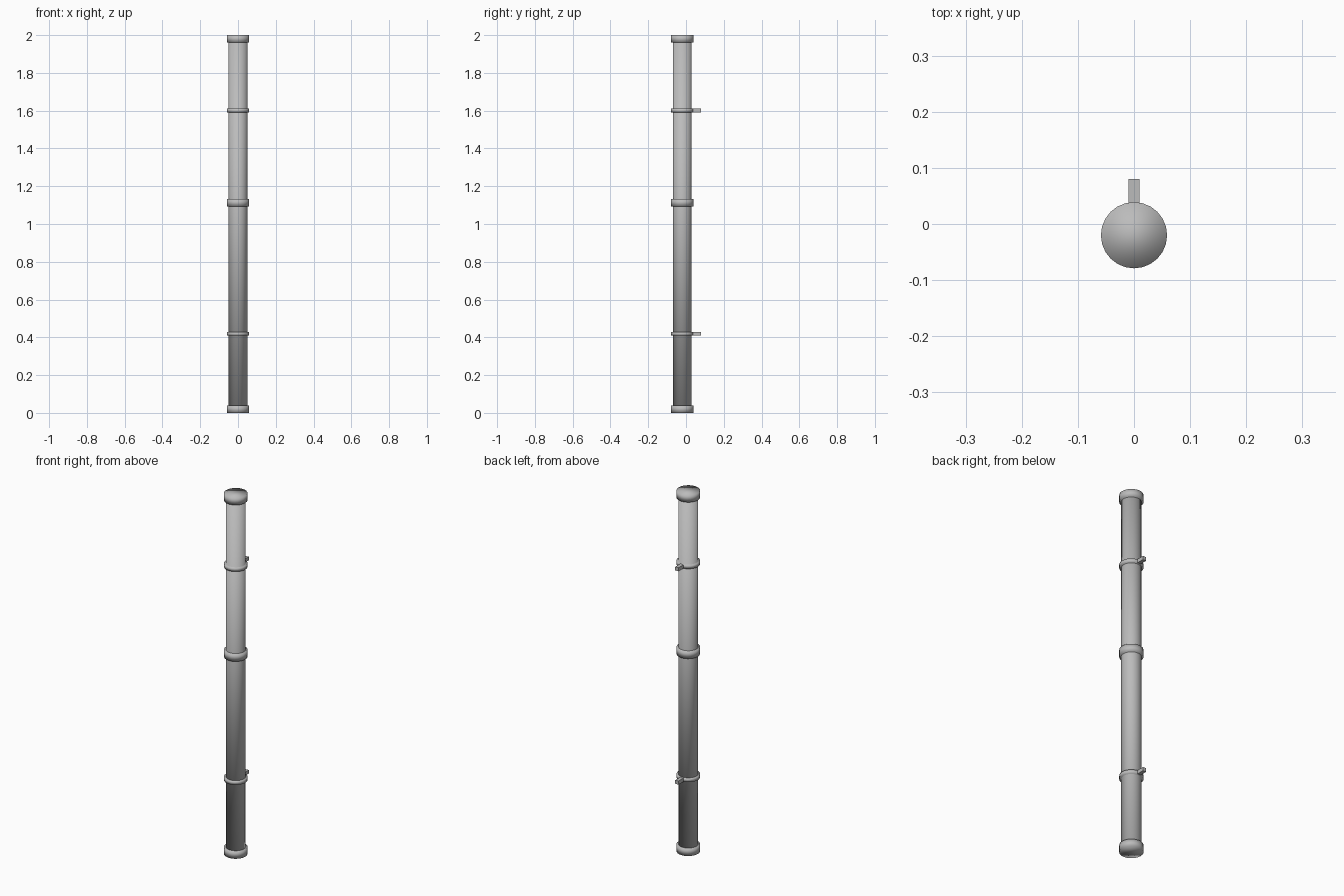
import bpy

cube = bpy.data.objects.get("Cube")
if cube:
    bpy.data.objects.remove(cube, do_unlink=True)

grey = bpy.data.materials.new("pipe_grey")
grey.use_nodes = True
colour = (0.5, 0.5, 0.5, 1)
grey.diffuse_color = colour
grey.node_tree.nodes["Principled BSDF"].inputs["Base Color"].default_value = colour

AXIS_Y = -0.02
COLLAR_R = 0.059


def cylinder(name, radius, bottom, top):
    """Upright, softly shaded cylinder on the pipe axis."""
    bpy.ops.mesh.primitive_cylinder_add(
        vertices=24, radius=radius, depth=top - bottom,
        location=(0, AXIS_Y, (bottom + top) / 2))
    obj = bpy.context.object
    obj.name = name
    bpy.ops.object.shade_smooth()
    obj.data.materials.append(grey)


def lug(name, bottom, top):
    """Small flat bracket reaching back from a clamp."""
    front, back = 0.03, 0.08
    bpy.ops.mesh.primitive_cube_add(
        size=1, location=(0, (front + back) / 2, (bottom + top) / 2))
    obj = bpy.context.object
    obj.name = name
    obj.scale = (0.02, back - front, top - bottom)
    bpy.ops.object.transform_apply(location=False, rotation=False, scale=True)
    obj.data.materials.append(grey)


# Main pipe
cylinder("pipe", 0.05, 0.01, 1.99)

# End collars and middle coupling
cylinder("bottom_collar", COLLAR_R, 0, 0.04)
cylinder("middle_coupling", COLLAR_R, 1.093, 1.133)
cylinder("top_collar", COLLAR_R, 1.96, 2)

# Wall clamps with their lugs
for level, middle in (("lower", 0.419), ("upper", 1.601)):
    cylinder(level + "_clamp", COLLAR_R, middle - 0.01, middle + 0.01)
    lug(level + "_lug", middle - 0.01, middle + 0.01)
